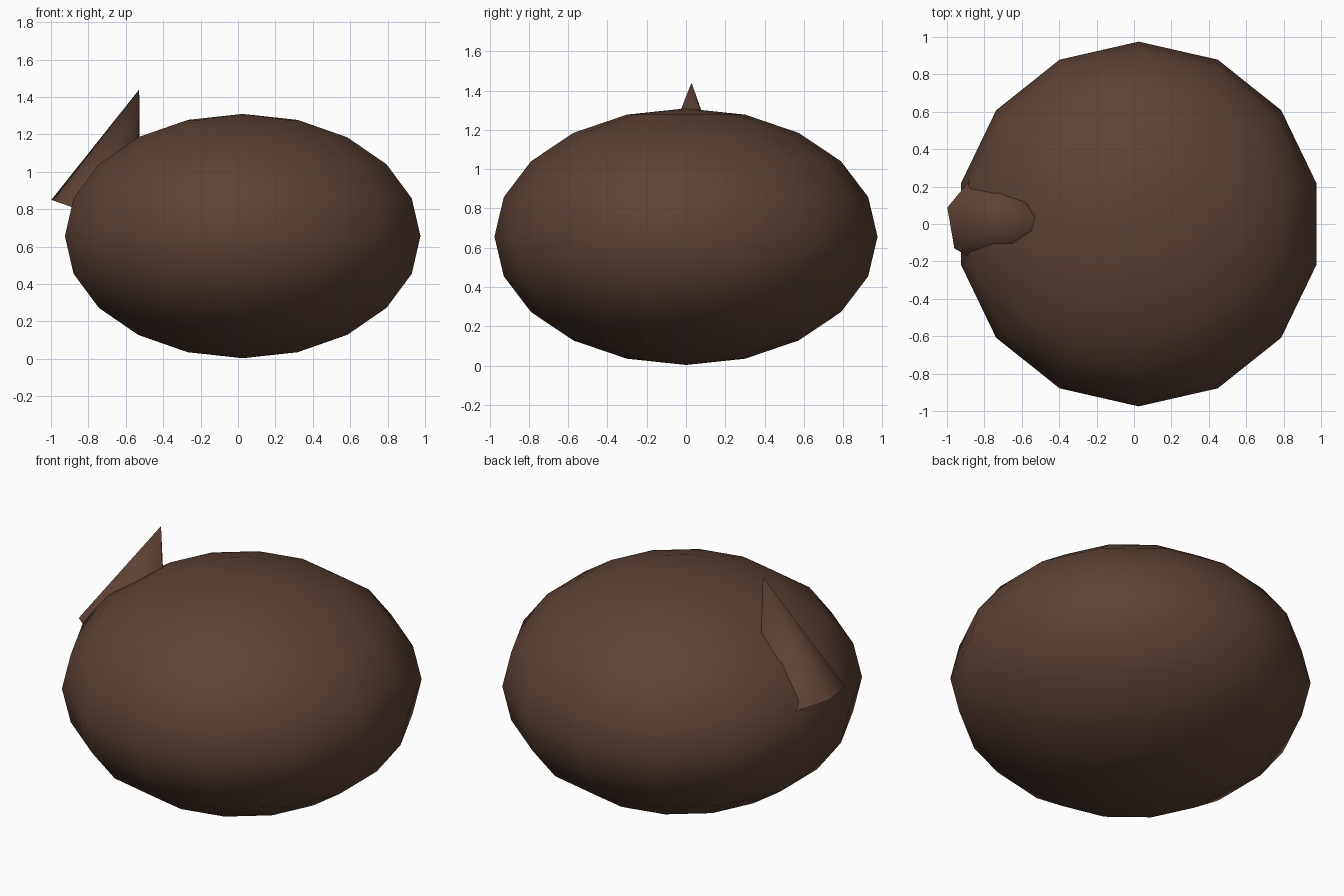
import bpy
from math import sin, cos, tau, radians
from mathutils import Vector

if "Cube" in bpy.data.objects:
    bpy.data.objects.remove(bpy.data.objects["Cube"])

brown = bpy.data.materials.new("brown")
brown.diffuse_color = (0.11, 0.056, 0.036, 1)
brown.use_nodes = True
brown.node_tree.nodes["Principled BSDF"].inputs["Base Color"].default_value = brown.diffuse_color

# Squashed low-poly body: 14 segments, 10 rings
bpy.ops.mesh.primitive_uv_sphere_add(segments=14, ring_count=10, radius=1,
                                     location=(0.025, 0, 0.656))
body = bpy.context.object
body.name = "body"
body.scale = (0.975, 0.975, 0.653)
bpy.ops.object.transform_apply(location=False, rotation=False, scale=True)
bpy.ops.object.shade_smooth()
body.data.materials.append(brown)

# Seven-sided stem cone leaning out of the upper left side
sides, radius = 7, 0.256
centre = Vector((-0.765, 0.02, 0.768))
apex = Vector((-0.528, 0.028, 1.44))
u = Vector((0.944, 0, -0.33))
v = Vector((0, 1, 0))
verts = []
for i in range(sides):
    a = radians(15.4) + i * tau / sides
    verts.append(centre + radius * (v * sin(a) - u * cos(a)))
verts.append(apex)
faces = [((i + 1) % sides, i, sides) for i in range(sides)]
faces.append(tuple(range(sides)))
mesh = bpy.data.meshes.new("stem")
mesh.from_pydata(verts, [], faces)
stem = bpy.data.objects.new("stem", mesh)
bpy.context.collection.objects.link(stem)
mesh.materials.append(brown)

bpy.ops.object.select_all(action='DESELECT')
stem.select_set(True)
bpy.context.view_layer.objects.active = stem
bpy.ops.object.shade_smooth_by_angle(angle=radians(60))
